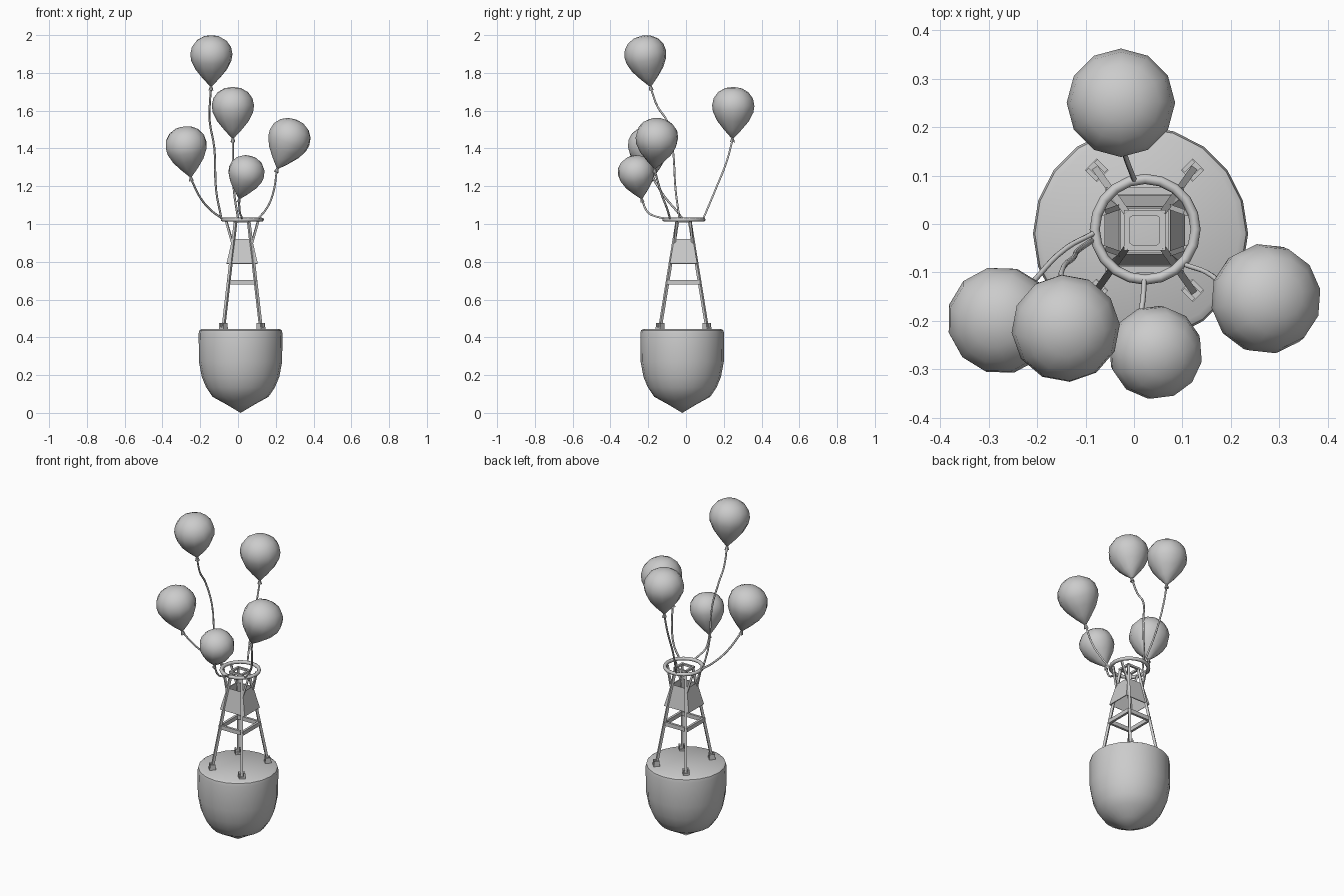
import bpy, bmesh, math
from mathutils import Vector, Matrix

if "Cube" in bpy.data.objects:
    bpy.data.objects.remove(bpy.data.objects["Cube"])

CX, CY = 0.022, -0.013          # tower axis


def finish(bm, name, smooth=None):
    bmesh.ops.recalc_face_normals(bm, faces=bm.faces[:])
    me = bpy.data.meshes.new(name)
    bm.to_mesh(me)
    bm.free()
    ob = bpy.data.objects.new(name, me)
    bpy.context.collection.objects.link(ob)
    if smooth:
        bpy.ops.object.select_all(action='DESELECT')
        ob.select_set(True)
        bpy.context.view_layer.objects.active = ob
        bpy.ops.object.shade_smooth_by_angle(angle=math.radians(smooth))
    return ob


def lathe(bm, profile, sides, mat):
    """Spin an (r, z) profile; r = 0 makes a pole."""
    rows = []
    for r, z in profile:
        n = 1 if r == 0 else sides
        rows.append([bm.verts.new(mat @ Vector((r * math.cos(2 * math.pi * i / sides),
                                                r * math.sin(2 * math.pi * i / sides), z)))
                     for i in range(n)])
    for a, b in zip(rows, rows[1:]):
        for i in range(sides):
            j = (i + 1) % sides
            quad = [a[i % len(a)], a[j % len(a)], b[j % len(b)], b[i % len(b)]]
            bm.faces.new(list(dict.fromkeys(quad)))


def box(bm, mat, size):
    bmesh.ops.create_cube(bm, size=1, matrix=mat @ Matrix.Diagonal((*size, 1)))


def beam(bm, a, b, w, h=None):
    a, b = Vector(a), Vector(b)
    d = b - a
    rot = d.to_track_quat('Z', 'Y').to_matrix().to_4x4()
    box(bm, Matrix.Translation((a + b) / 2) @ rot, (w, h or w, d.length))


def tube(name, pts, r):
    cu = bpy.data.curves.new(name, 'CURVE')
    cu.dimensions = '3D'
    cu.bevel_depth, cu.bevel_resolution, cu.resolution_u = r, 1, 4
    sp = cu.splines.new('BEZIER')
    sp.bezier_points.add(len(pts) - 1)
    for p, co in zip(sp.bezier_points, pts):
        p.co = co
        p.handle_left_type = p.handle_right_type = 'AUTO'
    ob = bpy.data.objects.new(name, cu)
    bpy.context.collection.objects.link(ob)


# Float body
bm = bmesh.new()
lathe(bm, [(0, 0.0), (0.075, 0.045), (0.148, 0.085), (0.182, 0.135), (0.205, 0.19), (0.22, 0.27),
           (0.222, 0.42), (0.218, 0.437), (0.205, 0.445), (0, 0.445)],
      20, Matrix.Translation((0.0135, -0.02, 0)))
finish(bm, "float_body", 40)

# Tower legs, brackets and flared struts, one set per corner
legs, feet, struts = bmesh.new(), bmesh.new(), bmesh.new()
for sx in (-1, 1):
    for sy in (-1, 1):
        foot = (CX + sx * 0.099, CY + sy * 0.124, 0.452)
        beam(legs, foot, (CX + sx * 0.034, CY + sy * 0.032, 1.02), 0.014)
        beam(struts, (CX + sx * 0.052, CY + sy * 0.048, 0.90),
             (CX + sx * 0.086, CY + sy * 0.036, 1.02), 0.011)
        turn = Matrix.Translation((foot[0], foot[1], 0.46)) @ Matrix.Rotation(sx * sy * math.pi / 4, 4, 'Z')
        box(feet, turn @ Matrix.Translation((0, 0, -0.01)), (0.034, 0.034, 0.012))
        for s in (-1, 1):
            box(feet, turn @ Matrix.Translation((0, s * 0.0125, 0)), (0.03, 0.009, 0.032))
finish(legs, "tower_legs")
finish(feet, "leg_brackets")
finish(struts, "ring_struts")

# Square brace frames
for name, z, hx, hy, w, h in (("lower_brace", 0.691, 0.074, 0.081, 0.024, 0.014),
                              ("top_frame", 1.015, 0.037, 0.036, 0.012, 0.012)):
    bm = bmesh.new()
    for s in (-1, 1):
        box(bm, Matrix.Translation((CX, CY + s * hy, z)), (2 * hx + h, h, w))
        box(bm, Matrix.Translation((CX + s * hx, CY, z)), (h, 2 * hy + h, w))
    finish(bm, name)

# Tapered marker panels on all four sides, open top and bottom
bm = bmesh.new()
corners = [(-1, -1), (1, -1), (1, 1), (-1, 1)]
low = [bm.verts.new((CX + x * 0.083, CY + y * 0.073, 0.79)) for x, y in corners]
high = [bm.verts.new((CX + x * 0.053, CY + y * 0.049, 0.92)) for x, y in corners]
for i in range(4):
    j = (i + 1) % 4
    bm.faces.new((low[i], low[j], high[j], high[i]))
panels = finish(bm, "marker_panels")
mod = panels.modifiers.new("thickness", 'SOLIDIFY')
mod.thickness, mod.offset = 0.006, -1

# Top ring
bpy.ops.mesh.primitive_torus_add(major_segments=20, minor_segments=8, major_radius=0.104,
                                 minor_radius=0.0105, location=(0.023, -0.011, 1.023))
bpy.context.object.name = "top_ring"
bpy.ops.object.shade_smooth_by_angle(angle=math.radians(60))

# Balloons: tip, centre, scale, string points from below the knot to the ring
BALLOONS = {
    "high": ((-0.143, -0.188, 1.73), (-0.141, -0.214, 1.89), 1.0,
             [(-0.15, -0.15, 1.62), (-0.15, -0.10, 1.545), (-0.125, -0.07, 1.40),
              (-0.116, -0.055, 1.18), (-0.088, -0.035, 1.03)]),
    "back": ((-0.027, 0.246, 1.455), (-0.027, 0.25, 1.62), 1.0,
             [(-0.027, 0.215, 1.33), (-0.022, 0.155, 1.18), (0.0, 0.092, 1.03)]),
    "left": ((-0.25, -0.175, 1.25), (-0.273, -0.197, 1.405), 1.0,
             [(-0.20, -0.11, 1.14), (-0.14, -0.05, 1.07), (-0.085, -0.02, 1.03)]),
    "right": ((0.21, -0.165, 1.295), (0.268, -0.155, 1.445), 1.02,
              [(0.185, -0.13, 1.16), (0.15, -0.10, 1.08), (0.108, -0.085, 1.03)]),
    "front": ((0.008, -0.235, 1.135), (0.041, -0.262, 1.26), 0.87,
              [(0.01, -0.20, 1.06), (0.018, -0.16, 1.04), (0.021, -0.115, 1.03)]),
}
for name, (tip, centre, k, path) in BALLOONS.items():
    tip, axis = Vector(tip), (Vector(centre) - Vector(tip)).normalized()
    mat = (Matrix.Translation(tip) @ axis.to_track_quat('Z', 'Y').to_matrix().to_4x4()
           @ Matrix.Scale(k, 4))
    bm = bmesh.new()
    lathe(bm, [(0, 0), (0.008, 0.002), (0.046, 0.043), (0.084, 0.09), (0.107, 0.137), (0.112, 0.172),
               (0.104, 0.21), (0.08, 0.243), (0.044, 0.264), (0, 0.271)], 12, mat)
    finish(bm, name + "_balloon", 60)
    bm = bmesh.new()
    lathe(bm, [(0, 0.006), (0.005, 0.004), (0.013, -0.022), (0, -0.02)], 8, mat)
    finish(bm, name + "_balloon_knot", 40)
    tube(name + "_string", [tip - axis * 0.012] + path, 0.0055)
